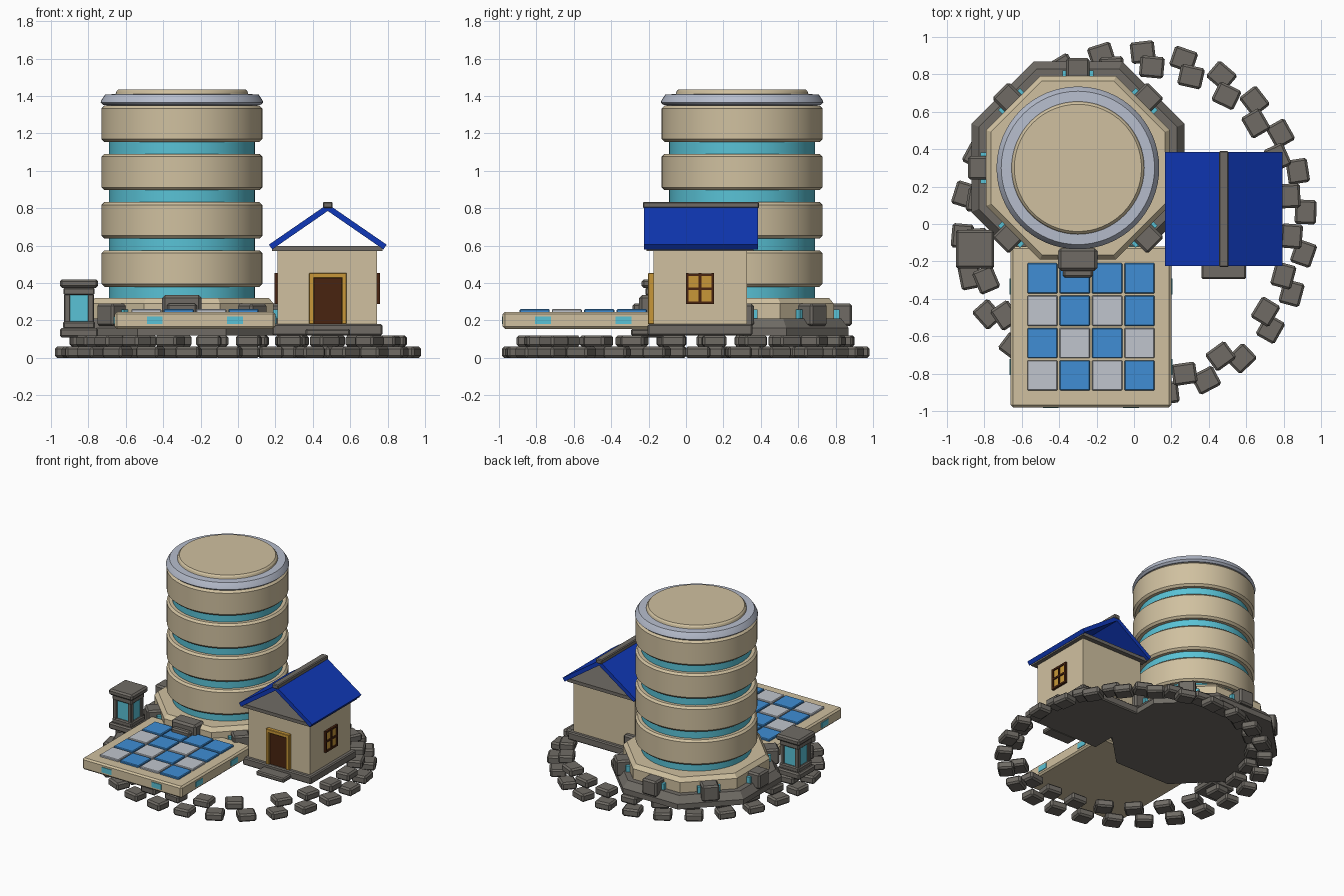
import bpy, bmesh, math, random
from mathutils import Matrix, Vector

if "Cube" in bpy.data.objects:
    bpy.data.objects.remove(bpy.data.objects["Cube"], do_unlink=True)
random.seed(4)


def material(name, *rgb):
    m = bpy.data.materials.new(name)
    m.use_nodes = True
    m.diffuse_color = (*rgb, 1)
    m.node_tree.nodes["Principled BSDF"].inputs["Base Color"].default_value = (*rgb, 1)
    return m


CREAM = material("cream plaster", .63, .53, .35)
STONE = material("grey stone", .16, .148, .13)
GLASS = material("cyan glass", .10, .54, .67)
ROOF = material("deep blue roof", .005, .04, .48)
BLUE = material("blue tile", .05, .27, .66)
PALE = material("pale tile", .53, .56, .61)
SILVER = material("silver trim", .47, .51, .61)
BROWN = material("dark brown wood", .065, .017, .005)
AMBER = material("amber wood", .58, .31, .04)


def finish(name, bm, mats, smooth=False):
    bmesh.ops.recalc_face_normals(bm, faces=bm.faces)
    me = bpy.data.meshes.new(name)
    bm.to_mesh(me)
    bm.free()
    for m in mats:
        me.materials.append(m)
    ob = bpy.data.objects.new(name, me)
    bpy.context.scene.collection.objects.link(ob)
    if smooth:
        bpy.ops.object.select_all(action="DESELECT")
        ob.select_set(True)
        bpy.context.view_layer.objects.active = ob
        bpy.ops.object.shade_smooth_by_angle(angle=math.radians(25))
    return ob


def box(name, mat, center, size, bevel=0, matrix=Matrix()):
    """Box with chamfered edges; matrix places it in a turned frame."""
    bm = bmesh.new()
    bmesh.ops.create_cube(bm, size=1)
    bmesh.ops.scale(bm, verts=bm.verts, vec=size)
    if bevel:
        bmesh.ops.bevel(bm, geom=bm.edges[:], offset=bevel, segments=1, affect="EDGES")
    bmesh.ops.transform(bm, verts=bm.verts, matrix=matrix @ Matrix.Translation(center))
    return finish(name, bm, [mat])


def lathe(name, mats, profile, sides, center, phase=0, smooth=False):
    """Turned solid; each profile entry is radius, height, material of the band above."""
    bm = bmesh.new()
    rings = []
    for r, z, _ in profile:
        angles = [phase + math.tau * i / sides for i in range(sides)]
        rings.append([bm.verts.new((center[0] + r * math.cos(a), center[1] + r * math.sin(a), z))
                      for a in angles])
    for low, high, entry in zip(rings, rings[1:], profile):
        for i in range(sides):
            j = (i + 1) % sides
            bm.faces.new((low[i], low[j], high[j], high[i])).material_index = entry[2]
    bm.faces.new(rings[0]).material_index = profile[0][2]
    bm.faces.new(rings[-1]).material_index = profile[-1][2]
    return finish(name, bm, mats, smooth)


def turned(center, degrees):
    return Matrix.Translation((*center, 0)) @ Matrix.Rotation(math.radians(degrees), 4, "Z")


# Loose stone ring in two courses
def stone_course(name, count, step, start, radius, z):
    for i in range(count):
        frame = turned((0, 0), start + step * i)
        twist = Matrix.Rotation(random.uniform(-.2, .2), 4, "Z")
        box(f"{name}_{i + 1}", STONE, (0, 0, 0), (.115, .13, .06), .012,
            frame @ Matrix.Translation((radius, 0, z)) @ twist)


stone_course("lower_stone", 26, 360 / 26, 4, .92, .03)
stone_course("upper_stone", 24, 14.65, -33.7, .845, .09)

# Tower: octagonal footing and plinth
T = (-.30, .30)
OCT = 1 / math.cos(math.pi / 8)
lathe("tower_footing", [STONE],
      [(.57 * OCT, .12, 0), (.57 * OCT, .16, 0), (.53 * OCT, .21, 0)], 8, T, math.pi / 8)
lathe("tower_plinth", [CREAM],
      [(.49 * OCT, .20, 0), (.49 * OCT, .29, 0), (.465 * OCT, .32, 0)], 8, T, math.pi / 8)

# Tower: glass core with four storey bands, silver rim and roof disc
profile = [(.39, .30, 1)]
for storey in range(4):
    z = .38 + .258 * storey
    profile += [(.39, z, 0), (.415, z, 0), (.43, z + .015, 0), (.43, z + .18, 0),
                (.415, z + .195, 0), (.39, z + .195, 1)]
profile[-1] = (.39, profile[-1][1], 2)
profile += [(.42, 1.352, 2), (.435, 1.365, 2), (.43, 1.378, 2), (.41, 1.408, 2),
            (.355, 1.41, 0), (.35, 1.425, 0), (.34, 1.435, 0)]
lathe("tower_body", [CREAM, GLASS, SILVER], profile, 64, T, smooth=True)

# Buttress stones with glass lights around the plinth
for i in range(8):
    frame = turned(T, 45 * i)
    box(f"plinth_light_{i + 1}", GLASS, (.495, 0, .23), (.05, .165, .055), 0, frame)
    if i != 6:
        box(f"buttress_{i + 1}", STONE, (.53, 0, .23), (.115, .125, .12), .012, frame)
box("front_buttress", STONE, (-.30, -.19, .27), (.21, .12, .13), .015)
box("front_buttress_step", STONE, (-.30, -.255, .26), (.16, .06, .06), .01)

# Tiled terrace
P = (-.23, -.55)
box("terrace_slab", CREAM, (*P, .20), (.86, .86, .09), .012)
for row in range(4):
    for col in range(4):
        blue = row == 3 or (row + col) % 2 == 1
        box(f"terrace_tile_{row + 1}_{col + 1}", BLUE if blue else PALE,
            (P[0] + .173 * (col - 1.5), P[1] + .173 * (row - 1.5), .25), (.162, .162, .02), .005)
for side in range(4):
    for offset in (-.215, .215):
        box(f"terrace_light_{side + 1}", GLASS, (.428, offset, .2), (.014, .085, .04), 0,
            turned(P, 90 * side))

# House: base, step, walls and ceiling slab
H = (.477, .075)
box("house_base", STONE, (*H, .15), (.59, .56, .06), .008)
box("house_step", STONE, (.48, -.245, .137), (.24, .10, .035), .008)
box("house_walls", CREAM, (*H, .38), (.53, .50, .40))
box("house_ceiling", STONE, (*H, .585), (.59, .57, .026))

# House: open-gabled roof folded over a ridge beam
half = [(0, .822), (.315, .605), (.297, .58), (0, .785)]
outline = half + [(-x, z) for x, z in half[2:0:-1]]
bm = bmesh.new()
base = bm.faces.new([bm.verts.new((.48 + x, -.225, z)) for x, z in outline])
new = bmesh.ops.extrude_face_region(bm, geom=[base])["geom"]
bmesh.ops.translate(bm, verts=[v for v in new if isinstance(v, bmesh.types.BMVert)],
                    vec=Vector((0, .61, 0)))
finish("house_roof", bm, [ROOF])
box("roof_ridge", STONE, (.48, .08, .817), (.052, .62, .034), .006)

# Door and frame
for s in (-1, 1):
    box("door_jamb", AMBER, (.48 + s * .087, -.183, .31), (.025, .04, .26), .003)
box("door_lintel", AMBER, (.48, -.183, .44), (.2, .04, .028), .003)
box("door_leaf", BROWN, (.478, -.175, .305), (.155, .025, .25))

# Side windows: panes behind a frame with crossing bars
for s in (-1, 1):
    x = H[0] + s * .268
    box("window_panes", AMBER, (x, .075, .37), (.012, .14, .15))
    for k in (-1, 0, 1):
        box("window_upright", BROWN, (x + s * .003, .075 + k * .068, .37), (.022, .014, .165))
        box("window_rail", BROWN, (x + s * .003, .075, .37 + k * .075), (.022, .15, .014))

# Lantern
L = (-.85, -.135)
box("lantern_base", STONE, (*L, .135), (.205, .205, .05), .01)
box("lantern_foot", STONE, (*L, .175), (.17, .17, .04), .008)
box("lantern_glass", GLASS, (*L, .265), (.135, .135, .15))
for i in range(4):
    box(f"lantern_post_{i + 1}", STONE, (.063, .063, .265), (.032, .032, .15), .004,
        turned(L, 90 * i))
box("lantern_neck", STONE, (*L, .355), (.165, .165, .04), .006)
box("lantern_cap", STONE, (*L, .397), (.205, .205, .046), .012)
